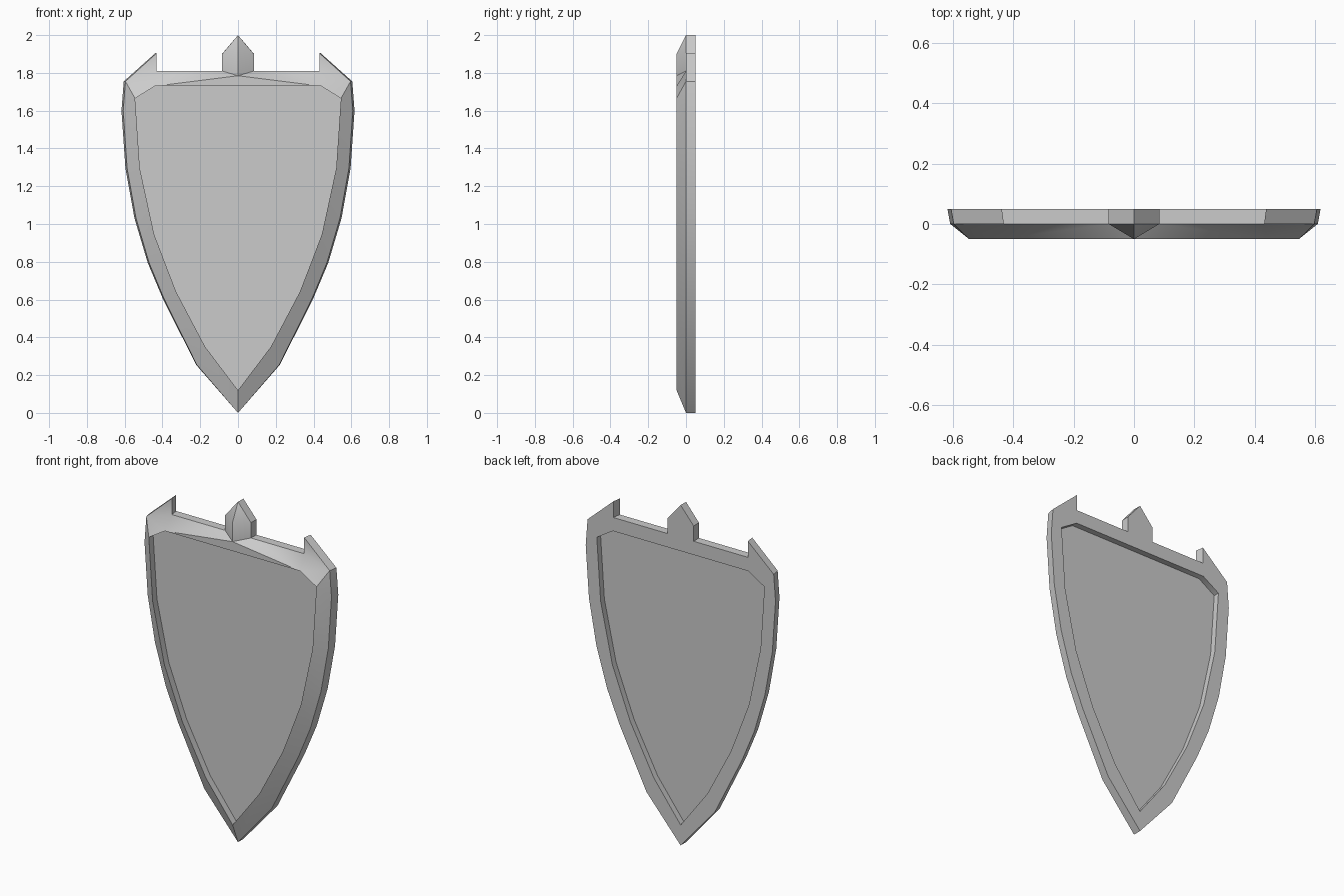
import bpy, bmesh, math

if "Cube" in bpy.data.objects:
    bpy.data.objects.remove(bpy.data.objects["Cube"])

# Right-half profiles (x, z), running from the bottom point up to the centre of the top
SIDE = [(0, 0), (.222, .255), (.398, .605), (.478, .795), (.548, 1.03),
        (.596, 1.295), (.617, 1.6), (.605, 1.755)]
CREST = [(.437, 1.905), (.437, 1.81), (.085, 1.81), (.085, 1.9), (0, 2)]
INNER = [(0, .12), (.174, .35), (.327, .64), (.385, .79), (.444, .945),
         (.52, 1.295), (.545, 1.665), (.44, 1.73), (0, 1.73)]
FRONT, MID, BACK = -.05, 0, .05


def finish(name, bm):
    """Mirror the half mesh across x = 0 and make an object of it."""
    bmesh.ops.mirror(bm, geom=bm.verts[:] + bm.edges[:] + bm.faces[:],
                     axis='X', merge_dist=.0005)
    bmesh.ops.remove_doubles(bm, verts=bm.verts[:], dist=.0005)
    bmesh.ops.recalc_face_normals(bm, faces=bm.faces[:])
    me = bpy.data.meshes.new(name)
    bm.to_mesh(me)
    bm.free()
    ob = bpy.data.objects.new(name, me)
    bpy.context.collection.objects.link(ob)
    return ob


def row(bm, pts, y, sx=1):
    return [bm.verts.new((x * sx, y, z)) for x, z in pts]


def wall(bm, a, b):
    for i in range(len(a) - 1):
        bm.faces.new((a[i], a[i + 1], b[i + 1], b[i]))


def border(bm, out, inn):
    """Band between the outer and inner outlines, with the corner spike."""
    wall(bm, out[:7], inn[:7])
    spike, base, crown = out[8], out[9], out[10]
    bm.faces.new((out[6], out[7], inn[6]))
    bm.faces.new((out[7], base, inn[7], inn[6]))
    bm.faces.new((out[7], spike, base))
    bm.faces.new((base, crown, inn[7]))


# Rim: bevelled front, flat back, spikes and central crown
bm = bmesh.new()
mid = row(bm, SIDE + CREST, MID, .985)
back = row(bm, SIDE + CREST, BACK)
inn_f = row(bm, INNER, FRONT)
inn_b = row(bm, INNER, BACK)
border(bm, mid, inn_f)
border(bm, back, inn_b)
wall(bm, mid, back)
wall(bm, inn_f, inn_b)
bm.faces.new((back[10], back[11], back[12], inn_b[8], inn_b[7]))

# Ridged crown front
low = bm.verts.new((0, FRONT, 1.785))
high = bm.verts.new((0, FRONT, 1.9))
bm.faces.new((inn_f[7], low, inn_f[8]))
bm.faces.new((mid[10], low, inn_f[7]))
bm.faces.new((mid[10], mid[11], high, low))
bm.faces.new((mid[11], mid[12], high))
rim = finish("shield_rim", bm)

# Panel: thin plate recessed on both sides
bm = bmesh.new()
pf, pb = row(bm, INNER, -.01), row(bm, INNER, .015)
bm.faces.new(pf)
bm.faces.new(pb)
wall(bm, pf, pb)
panel = finish("shield_panel", bm)

# Smooth the rim bevel, keep sharp corners
bpy.ops.object.select_all(action='DESELECT')
rim.select_set(True)
bpy.context.view_layer.objects.active = rim
bpy.ops.object.shade_smooth_by_angle(angle=math.radians(35))
